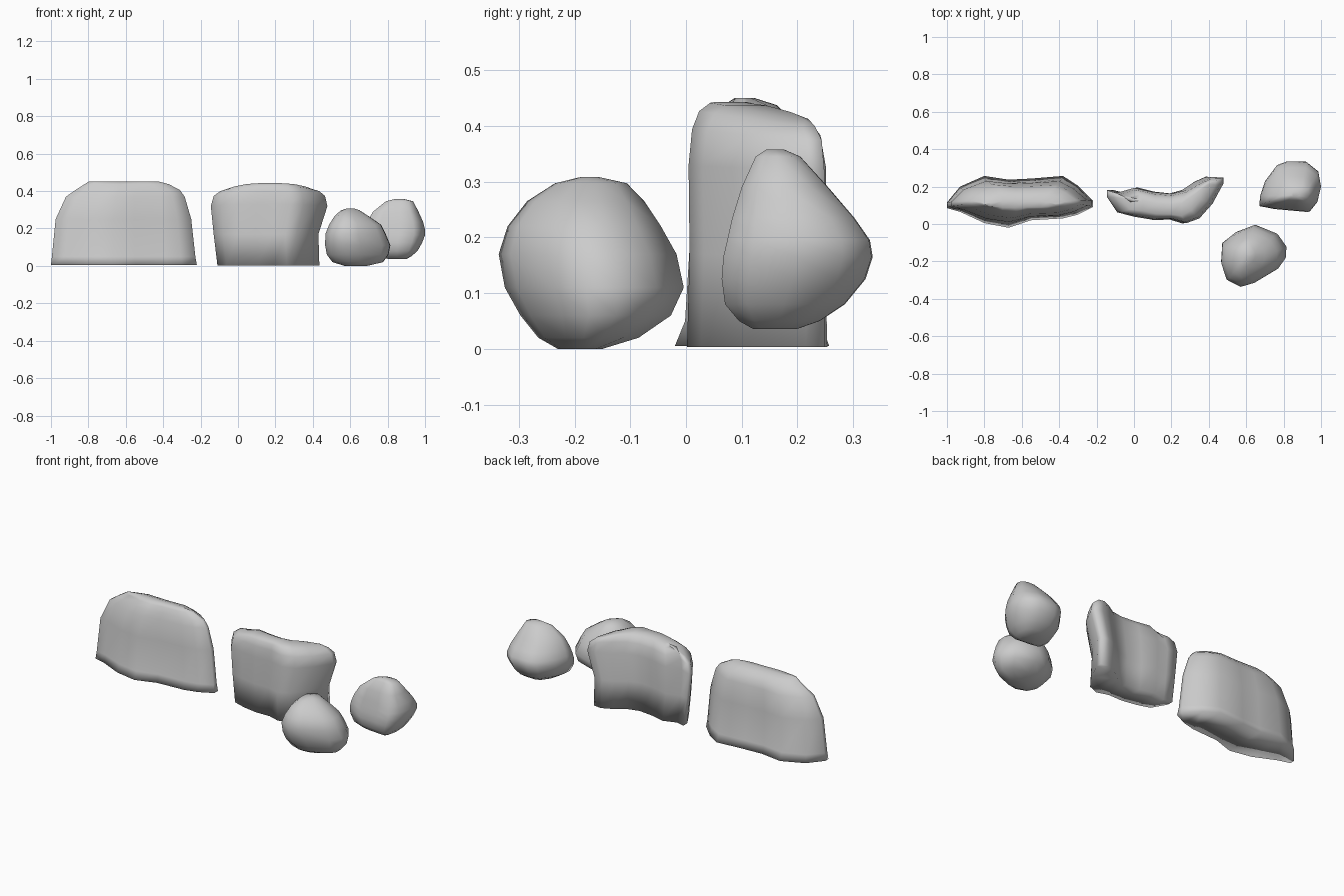
import bpy, bmesh, math


def loft(name, rings):
    """Skin a stack of equal-length rings, close both ends, shade smooth."""
    bm = bmesh.new()
    rows = [[bm.verts.new(p) for p in ring] for ring in rings]
    n = len(rows[0])
    for a, b in zip(rows, rows[1:]):
        for i in range(n):
            j = (i + 1) % n
            bm.faces.new((a[i], a[j], b[j], b[i]))
    caps = [bm.faces.new(rows[0][::-1]), bm.faces.new(rows[-1])]
    bmesh.ops.triangulate(bm, faces=caps)
    bmesh.ops.recalc_face_normals(bm, faces=bm.faces[:])
    for f in bm.faces:
        f.smooth = True
    mesh = bpy.data.meshes.new(name)
    bm.to_mesh(mesh)
    bm.free()
    obj = bpy.data.objects.new(name, mesh)
    bpy.context.collection.objects.link(obj)


def slab(name, stations, levels, mid, droop):
    """stations: x, front y, back y.
    levels: z, x min, x max, thickness, y shift, straightening towards mid."""
    lo, hi = stations[0][0], stations[-1][0]
    rings = []
    for z, x0, x1, f, dy, s in levels:
        front, back = [], []
        for x, yf, yb in stations:
            u = (x - lo) / (hi - lo)
            px = x0 + u * (x1 - x0)
            c, h = (yf + yb) / 2, (yb - yf) / 2 * f
            c += (mid - c) * s + dy
            pz = z - droop * abs(2 * u - 1) ** 3 * (z / .45) ** 4
            front.append((px, c - h, pz))
            back.append((px, c + h, pz))
        rings.append(front + back[::-1])
    loft(name, rings)


def rock(name, plan, levels):
    """plan: outline from above; levels: z, x min, x max, y min, y max."""
    xs, ys = zip(*plan)
    rings = [[(x0 + (x - min(xs)) / (max(xs) - min(xs)) * (x1 - x0),
               y0 + (y - min(ys)) / (max(ys) - min(ys)) * (y1 - y0), z)
              for x, y in plan] for z, x0, x1, y0, y1 in levels]
    loft(name, rings)


# Long standing slab
slab("long_slab",
     [(-1, .085, .115), (-.93, .065, .20), (-.8, .005, .257), (-.67, -.02, .237),
      (-.55, .02, .243), (-.38, .03, .257), (-.3, .05, .205), (-.22, .09, .125)],
     [(.005, -1, -.22, 1, 0, 0), (.05, -.995, -.228, .87, 0, .1),
      (.25, -.975, -.25, .8, 0, .3), (.37, -.92, -.285, .66, 0, .5),
      (.405, -.87, -.31, .54, 0, .6), (.437, -.82, -.37, .36, -.008, .8),
      (.45, -.8, -.42, .14, -.02, 1)], .125, 0)

# Bent standing slab
slab("bent_slab",
     [(-.145, .145, .182), (-.09, .06, .17), (0, .035, .197), (.1, .02, .175),
      (.2, .022, .165), (.28, 0, .185), (.35, .025, .228), (.42, .105, .255),
      (.478, .215, .249)],
     [(.003, -.11, .435, .98, 0, 0), (.17, -.13, .43, .93, 0, 0),
      (.33, -.145, .478, .95, 0, 0), (.395, -.13, .465, .85, -.003, 0),
      (.428, -.095, .435, .66, -.008, .03), (.443, -.06, .40, .36, -.016, .06)],
     .1, .035)

# Front boulder
rock("front_boulder",
     [(.47, -.2), (.476, -.1), (.55, -.04), (.652, 0), (.77, -.05), (.818, -.12),
      (.815, -.18), (.775, -.24), (.66, -.308), (.58, -.33), (.5, -.29)],
     [(0, .57, .69, -.23, -.15), (.02, .505, .775, -.265, -.085),
      (.06, .475, .805, -.297, -.027), (.11, .466, .815, -.325, -.004),
      (.17, .467, .79, -.336, -.017), (.22, .487, .765, -.32, -.045),
      (.265, .515, .70, -.285, -.075), (.297, .55, .65, -.235, -.106),
      (.308, .585, .62, -.19, -.155)])

# Back boulder
rock("back_boulder",
     [(.67, .1), (.675, .155), (.70, .23), (.765, .317), (.82, .337), (.92, .335),
      (.985, .283), (1, .2), (.98, .118), (.94, .068), (.86, .075), (.75, .085)],
     [(.036, .81, .90, .12, .20), (.05, .75, .925, .095, .24), (.08, .70, .96, .07, .285),
      (.125, .675, .985, .064, .322), (.165, .67, 1.0, .067, .335), (.195, .675, 1.0, .074, .33),
      (.235, .69, .99, .083, .302), (.29, .722, .965, .1, .255),
      (.345, .79, .937, .125, .205), (.358, .84, .885, .145, .175)])
